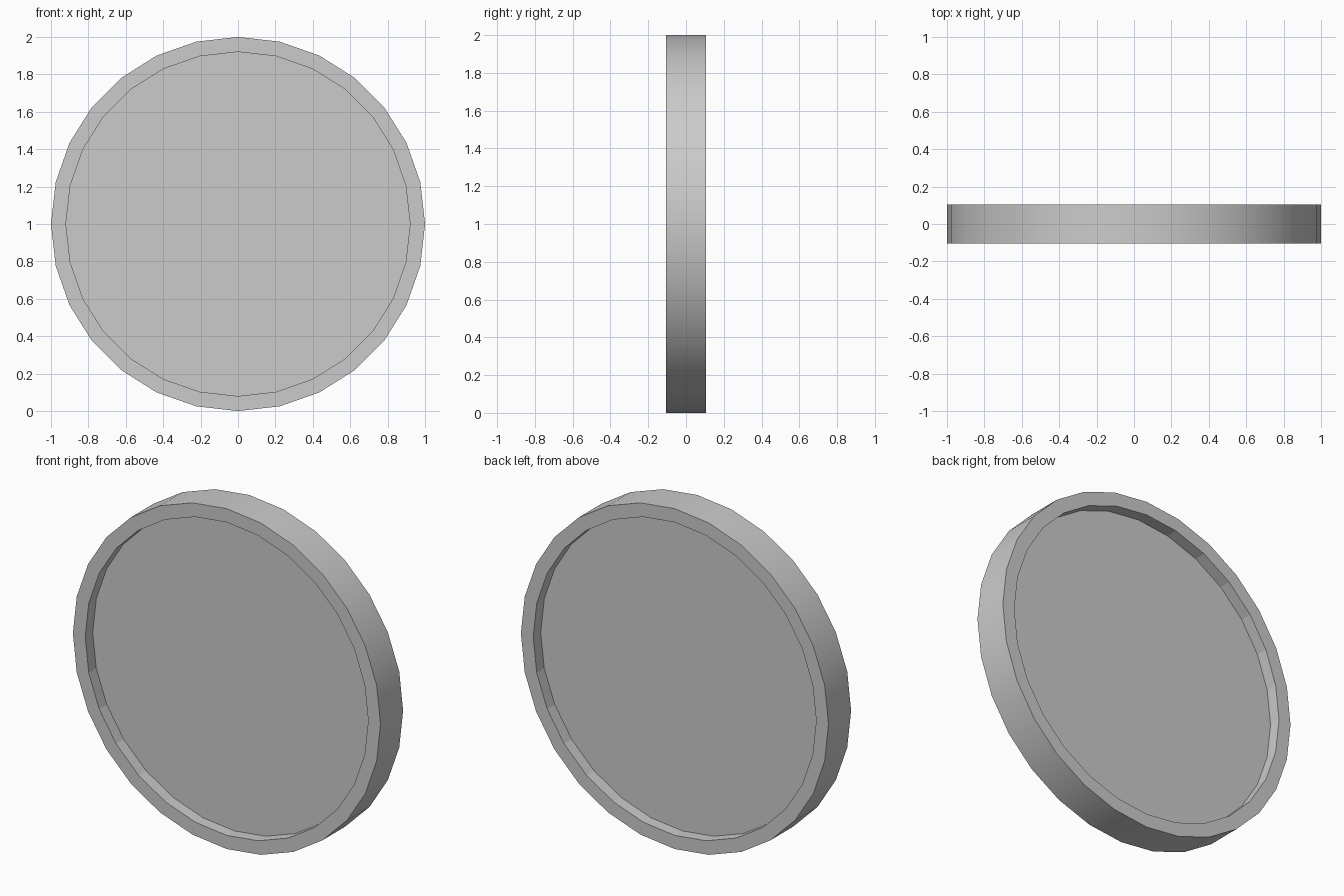
import bpy, bmesh
from math import sin, cos, tau

if "Cube" in bpy.data.objects:
    bpy.data.objects.remove(bpy.data.objects["Cube"])

SIDES = 28
R_OUT, R_IN = 1.0, 0.92
HALF, WEB = 0.105, 0.035   # half depth of rim, half depth of recessed panel

bm = bmesh.new()

def ring(r, y):
    return [bm.verts.new((r * sin(tau * i / SIDES), y, 1 + r * cos(tau * i / SIDES)))
            for i in range(SIDES)]

# Rim and recess walls: rings from front panel, around the rim, to back panel
profile = [(R_IN, -WEB), (R_IN, -HALF), (R_OUT, -HALF),
           (R_OUT, HALF), (R_IN, HALF), (R_IN, WEB)]
rings = [ring(r, y) for r, y in profile]
for k, (a, b) in enumerate(zip(rings, rings[1:])):
    for i in range(SIDES):
        j = (i + 1) % SIDES
        f = bm.faces.new((a[i], a[j], b[j], b[i]))
        f.smooth = k == 2      # only the outer band is smooth

# Recessed front and back panels
bm.faces.new(rings[0])
bm.faces.new(rings[-1])
bmesh.ops.recalc_face_normals(bm, faces=bm.faces)

# Keep the rim corners crisp
for e in bm.edges:
    if e.calc_face_angle(0) > 0.6:
        e.smooth = False

mesh = bpy.data.meshes.new("rimmed_disc")
bm.to_mesh(mesh)
bm.free()
bpy.context.collection.objects.link(bpy.data.objects.new("rimmed_disc", mesh))
